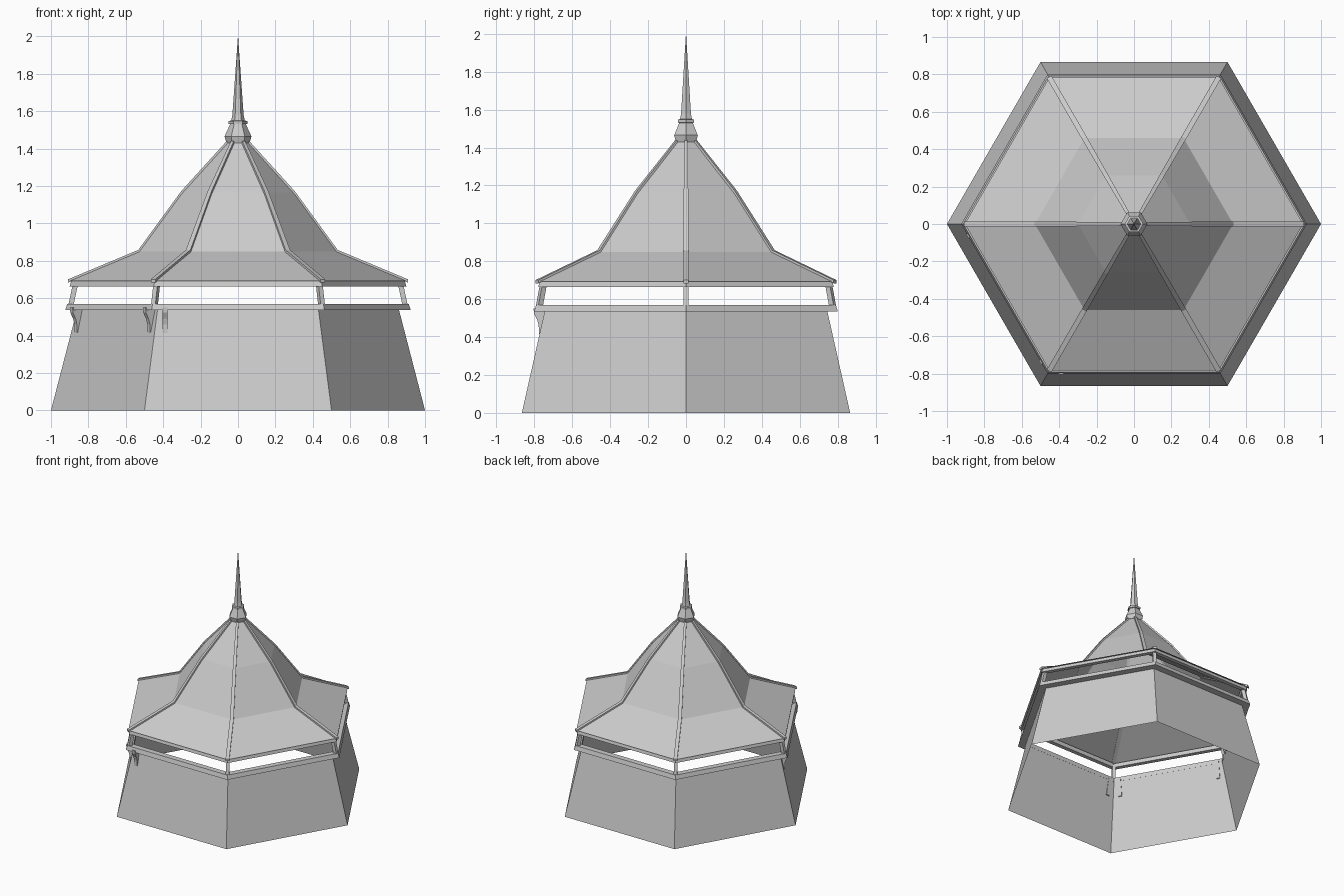
import bpy, bmesh
from math import cos, sin, radians
from mathutils import Vector

if "Cube" in bpy.data.objects:
    bpy.data.objects.remove(bpy.data.objects["Cube"])


def finish(name, bm):
    bmesh.ops.remove_doubles(bm, verts=bm.verts, dist=1e-5)
    bmesh.ops.recalc_face_normals(bm, faces=bm.faces)
    me = bpy.data.meshes.new(name)
    bm.to_mesh(me)
    bm.free()
    ob = bpy.data.objects.new(name, me)
    bpy.context.collection.objects.link(ob)
    return ob


def hex_lathe(name, profile, closed=False):
    """Sweep an (r, z) profile around six corners."""
    bm = bmesh.new()
    rings = [[bm.verts.new((r * cos(radians(60 * i)), r * sin(radians(60 * i)), z))
              for i in range(6)] for r, z in profile]
    pairs = list(zip(rings, rings[1:]))
    if closed:
        pairs.append((rings[-1], rings[0]))
    for a, b in pairs:
        for i in range(6):
            j = (i + 1) % 6
            bm.faces.new((a[i], a[j], b[j], b[i]))
    return finish(name, bm)


def loft(bm, sections):
    """Skin closed cross-sections and cap both ends."""
    rows = [[bm.verts.new(p) for p in s] for s in sections]
    n = len(rows[0])
    for a, b in zip(rows, rows[1:]):
        for i in range(n):
            bm.faces.new((a[i], a[(i + 1) % n], b[(i + 1) % n], b[i]))
    bm.faces.new(rows[0])
    bm.faces.new(rows[-1])


def axes(deg):
    a = radians(deg)
    return Vector((cos(a), sin(a), 0)), Vector((-sin(a), cos(a), 0))


up = Vector((0, 0, 1))

# Sloping walls, open at top and bottom
hex_lathe("walls", [(1, 0), (0.86, 0.54)])

# Rail on top of the walls and beam under the eaves
hex_lathe("wall_rail", [(0.924, 0.536), (0.913, 0.57), (0.86, 0.57), (0.86, 0.536)], True)
hex_lathe("eave_beam", [(0.9, 0.663), (0.892, 0.692), (0.855, 0.692), (0.862, 0.663)], True)

# Two-pitch roof shell
roof = [(0.905, 0.693), (0.53, 0.85), (0.3, 1.165), (0.05, 1.44)]
hex_lathe("roof", roof)

# Raised strips along the roof hips
bm = bmesh.new()
for k in range(6):
    out, side = axes(60 * k)
    secs = []
    for (r, z), w in zip(roof, (0.014, 0.014, 0.012, 0.009)):
        c = out * (r + 0.003) + up * z
        secs.append([c - side * w - up * 0.01, c + side * w - up * 0.01,
                     c + side * w + up * 0.008, c - side * w + up * 0.008])
    loft(bm, secs)
finish("roof_hips", bm)

# Leaning corner posts
bm = bmesh.new()
for k in range(6):
    out, side = axes(60 * k)
    secs = []
    for r, z in ((0.895, 0.555), (0.868, 0.68)):
        c = out * r + up * z
        secs.append([c + out * a * 0.014 + side * b * 0.013
                     for a, b in ((-1, -1), (1, -1), (1, 1), (-1, 1))])
    loft(bm, secs)
finish("corner_posts", bm)

# Spire with collar
hex_lathe("spire", [(0.001, 1.43), (0.062, 1.43), (0.072, 1.465), (0.042, 1.53),
                    (0.05, 1.532), (0.05, 1.547), (0.036, 1.55), (0.03, 1.58),
                    (0.0005, 2.0)])

# Curved brackets below the rail, on the front and front-left faces
shape = [(0.74, 0.55), (0.804, 0.55), (0.802, 0.523), (0.785, 0.49),
         (0.777, 0.46), (0.776, 0.415), (0.766, 0.42)]
bm = bmesh.new()
for deg, u in ((210, 0.39), (210, -0.39), (270, -0.39)):
    out, side = axes(deg)
    loft(bm, [[out * d + up * z + side * (u + s) for d, z in shape]
              for s in (-0.014, 0.014)])
finish("brackets", bm)
